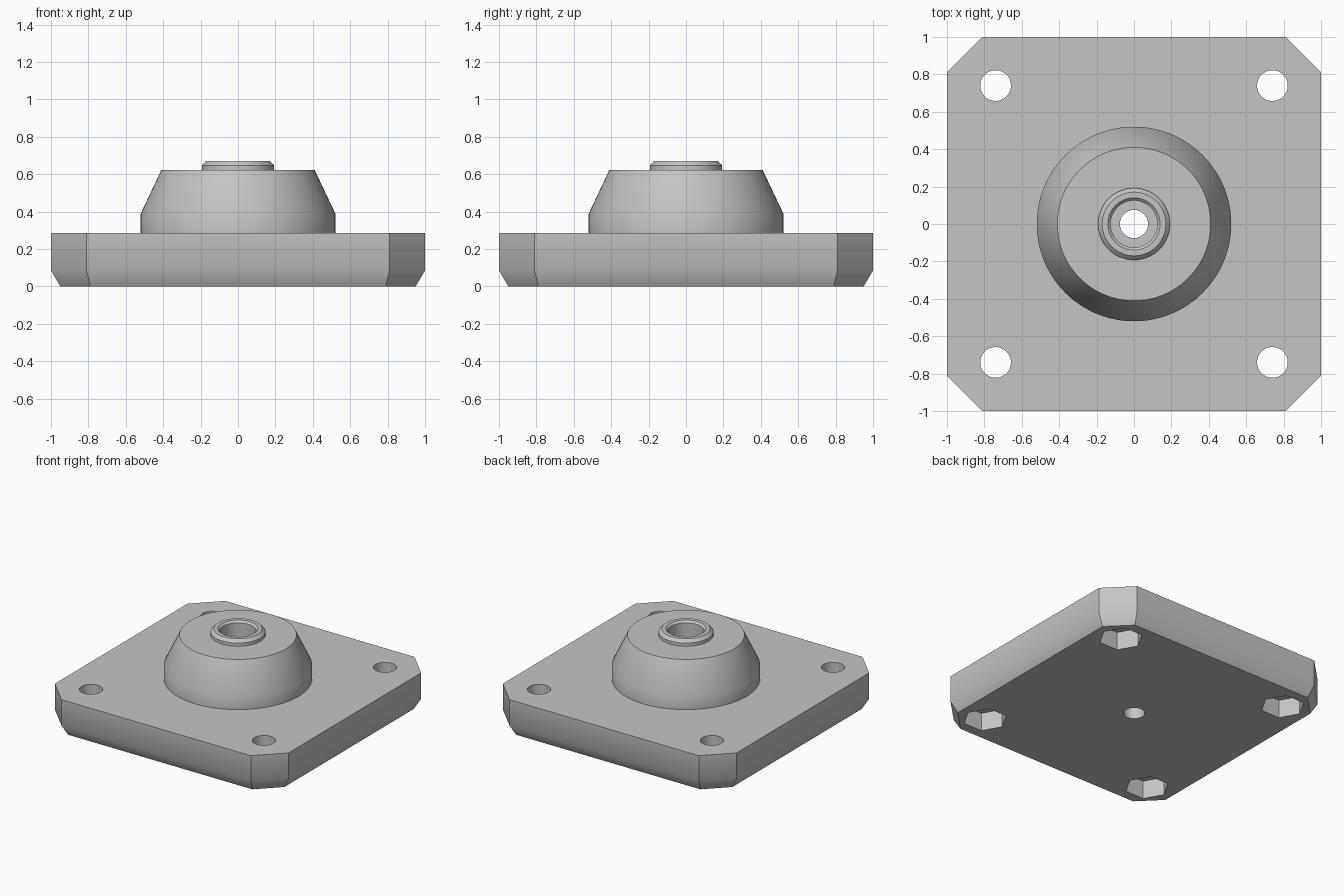
import bpy
import bmesh
from math import cos, sin, tan, pi, radians

cube = bpy.data.objects.get("Cube")
if cube:
    bpy.data.objects.remove(cube, do_unlink=True)

grey = bpy.data.materials.new("plain grey")
grey.use_nodes = True
COLOUR = (0.56, 0.56, 0.56, 1)
grey.diffuse_color = COLOUR
grey.node_tree.nodes["Principled BSDF"].inputs["Base Color"].default_value = COLOUR


def stacked_solid(name, rings):
    """Closed solid from a stack of equal-sized point loops, bottom to top."""
    bm = bmesh.new()
    loops = [[bm.verts.new(p) for p in ring] for ring in rings]
    n = len(loops[0])
    for low, high in zip(loops, loops[1:]):
        for i in range(n):
            j = (i + 1) % n
            bm.faces.new((low[i], low[j], high[j], high[i]))
    bm.faces.new(loops[0][::-1])
    bm.faces.new(loops[-1])
    bmesh.ops.recalc_face_normals(bm, faces=bm.faces)
    mesh = bpy.data.meshes.new(name)
    bm.to_mesh(mesh)
    bm.free()
    mesh.materials.append(grey)
    obj = bpy.data.objects.new(name, mesh)
    bpy.context.collection.objects.link(obj)
    return obj


def lathe(name, profile, sides=96, centre=(0, 0)):
    """Turned solid from (radius, height) pairs."""
    return stacked_solid(name, [
        [(centre[0] + r * cos(2 * pi * i / sides),
          centre[1] + r * sin(2 * pi * i / sides), z) for i in range(sides)]
        for r, z in profile])


def octagon(inset, z):
    """Square with clipped corners, offset evenly inwards."""
    a = 1 - inset
    b = 0.81 - inset * tan(pi / 8)
    return [(a, -b, z), (a, b, z), (b, a, z), (-b, a, z),
            (-a, b, z), (-a, -b, z), (-b, -a, z), (b, -a, z)]


def combine(target, tool, operation):
    mod = target.modifiers.new(operation, "BOOLEAN")
    mod.operation = operation
    mod.solver = "EXACT"
    mod.object = tool
    bpy.context.view_layer.objects.active = target
    bpy.ops.object.modifier_apply(modifier=mod.name)
    bpy.data.objects.remove(tool, do_unlink=True)


# Base plate with a bevelled lower rim
plate = stacked_solid("mounting_plate",
                      [octagon(0.05, 0), octagon(0, 0.085), octagon(0, 0.285)])

# Tapered boss with a raised, chamfered collar
boss = lathe("boss", [(0.52, 0.15), (0.52, 0.39), (0.41, 0.622), (0.192, 0.622),
                      (0.192, 0.647), (0.17, 0.67)])
combine(plate, boss, "UNION")

# Stepped centre bore
bore = lathe("centre_bore", [(0.075, -0.1), (0.075, 0.2), (0.125, 0.2),
                             (0.125, 0.655), (0.14, 0.67), (0.14, 0.8)])
combine(plate, bore, "DIFFERENCE")

# Corner bolt holes with hexagonal nut pockets underneath
for x in (-0.74, 0.74):
    for y in (-0.74, 0.74):
        hole = lathe("bolt_hole", [(0.082, -0.1), (0.082, 0.4)], 48, (x, y))
        combine(plate, hole, "DIFFERENCE")
        pocket = lathe("nut_pocket", [(0.155, -0.1), (0.155, 0.14)], 6, (x, y))
        combine(plate, pocket, "DIFFERENCE")

# Smooth turned surfaces, crisp edges
bpy.ops.object.select_all(action="DESELECT")
plate.select_set(True)
bpy.context.view_layer.objects.active = plate
bpy.ops.object.shade_smooth_by_angle(angle=radians(35))
